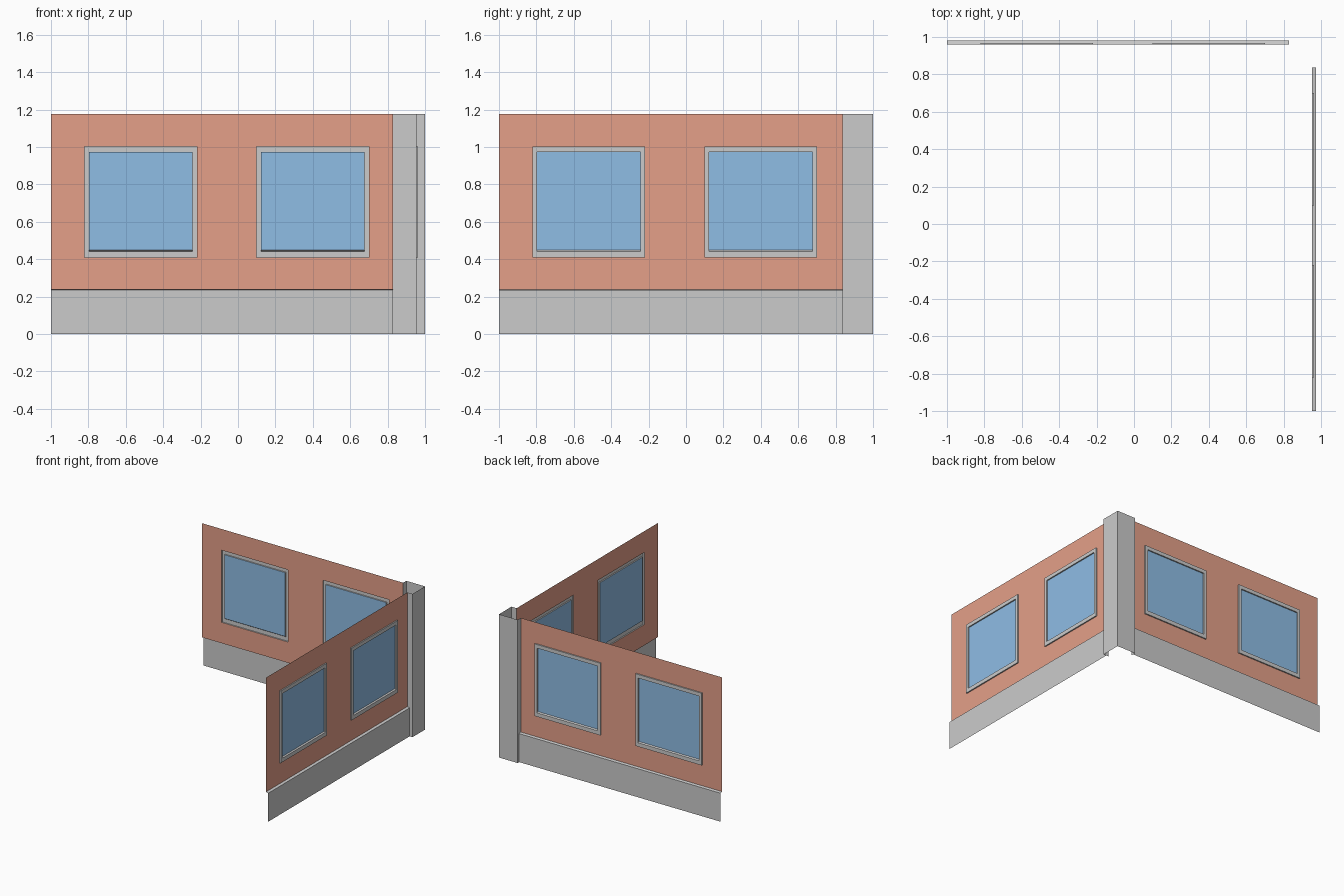
import bpy, bmesh

if "Cube" in bpy.data.objects:
    bpy.data.objects.remove(bpy.data.objects["Cube"])

TOP = 1.177


def material(name, rgb):
    m = bpy.data.materials.new(name)
    m.diffuse_color = (*rgb, 1)
    m.use_nodes = True
    m.node_tree.nodes["Principled BSDF"].inputs["Base Color"].default_value = m.diffuse_color
    return m


BRICK = material("red_wall", (0.78, 0.35, 0.25))
GLASS = material("blue_glass", (0.275, 0.51, 0.785))


def make(name, faces, swap=False, mat=None):
    """Faces are point lists (along, outward, z); swap turns the wall to face +x."""
    bm = bmesh.new()
    for pts in faces:
        bm.faces.new([bm.verts.new((d, u, z) if swap else (u, d, z)) for u, d, z in pts])
    bmesh.ops.remove_doubles(bm, verts=bm.verts, dist=1e-5)
    if swap:
        bmesh.ops.reverse_faces(bm, faces=bm.faces)
    me = bpy.data.meshes.new(name)
    bm.to_mesh(me)
    bm.free()
    if mat:
        me.materials.append(mat)
    bpy.context.collection.objects.link(bpy.data.objects.new(name, me))


def rect(u0, u1, z0, z1, d):
    return [(u0, d, z0), (u0, d, z1), (u1, d, z1), (u1, d, z0)]


def bridge(a, b):
    return [[a[i], a[(i + 1) % 4], b[(i + 1) % 4], b[i]] for i in range(4)]


def wall(side, end, d, swap):
    windows = [(-0.82, -0.219), (0.1, 0.7)]
    z0, z1 = 0.41, 1.003
    # red panel with two window openings
    us = [-1, *windows[0], *windows[1], end]
    zs = [0.239, z0, z1, TOP]
    cells = [rect(us[i], us[i + 1], zs[j], zs[j + 1], d)
             for i in range(5) for j in range(3) if not (j == 1 and i in (1, 3))]
    make(side + "_panel", cells, swap, BRICK)
    # projecting plinth with sloped ledge
    p = d + 0.021
    make(side + "_plinth", [rect(-1, end, 0, 0.234, p),
         [(-1, p, 0.234), (-1, d, 0.239), (end, d, 0.239), (end, p, 0.234)]], swap)
    # window frames and panes
    for n, (a, b) in enumerate(windows, 1):
        f = d + 0.01
        loops = [rect(a, b, z0, z1, d), rect(a, b, z0, z1, f),
                 rect(a + 0.024, b - 0.024, 0.442, 0.973, f),
                 rect(a + 0.024, b - 0.024, 0.449, 0.973, d)]
        faces = [q for s, t in zip(loops, loops[1:]) for q in bridge(s, t)]
        make(f"{side}_window_frame_{n}", faces, swap)
        make(f"{side}_window_glass_{n}", [loops[3]], swap, GLASS)


wall("back", 0.83, 0.959, False)
wall("right", 0.837, 0.953, True)

# open corner pillar with short returns to the walls
plan = [(0.83, 0.959), (0.83, 1), (1, 1), (1, 0.837), (0.953, 0.837)]
make("corner_pillar", [[(*a, 0), (*a, TOP), (*b, TOP), (*b, 0)]
                       for a, b in zip(plan, plan[1:])])
